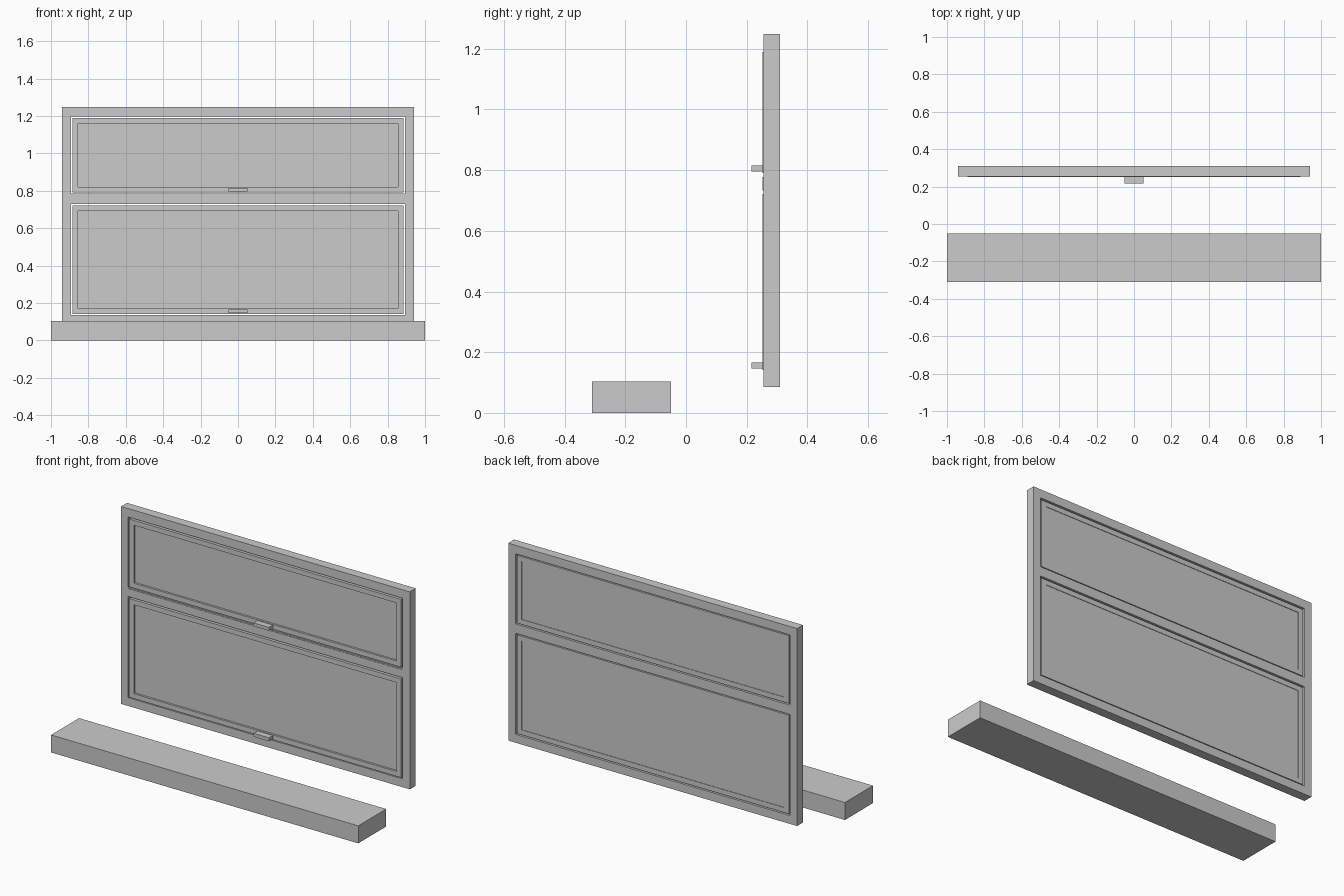
import bpy
import bmesh

cube = bpy.data.objects.get("Cube")
if cube:
    bpy.data.objects.remove(cube, do_unlink=True)

# One plain grey for every part
grey = bpy.data.materials.new("light_grey")
grey.use_nodes = True
colour = (0.6, 0.6, 0.6, 1)
grey.diffuse_color = colour
grey.node_tree.nodes["Principled BSDF"].inputs["Base Color"].default_value = colour


def add_box(bm, x, y, z):
    """Add a box to bm from (low, high) ranges on each axis."""
    verts = bmesh.ops.create_cube(bm, size=1)["verts"]
    for v in verts:
        for i, (low, high) in enumerate((x, y, z)):
            v.co[i] = high if v.co[i] > 0 else low


def finish(name, bm):
    bmesh.ops.recalc_face_normals(bm, faces=bm.faces)
    mesh = bpy.data.meshes.new(name)
    bm.to_mesh(mesh)
    bm.free()
    mesh.materials.append(grey)
    obj = bpy.data.objects.new(name, mesh)
    bpy.context.collection.objects.link(obj)
    return obj


def box(name, x, y, z):
    bm = bmesh.new()
    add_box(bm, x, y, z)
    return finish(name, bm)


def framed_panel(name, half_width, y, z, openings):
    """Slab extruded from a front outline with rectangular holes."""
    x_cuts = sorted({-half_width, half_width} | {s * o[0] for o in openings for s in (-1, 1)})
    z_cuts = sorted({*z} | {v for o in openings for v in o[1]})
    bm = bmesh.new()
    for xa, xb in zip(x_cuts, x_cuts[1:]):
        for za, zb in zip(z_cuts, z_cuts[1:]):
            xm, zm = (xa + xb) / 2, (za + zb) / 2
            if any(abs(xm) < o[0] and o[1][0] < zm < o[1][1] for o in openings):
                continue
            bm.faces.new([bm.verts.new((px, y[0], pz)) for px, pz in
                          ((xa, za), (xb, za), (xb, zb), (xa, zb))])
    bmesh.ops.remove_doubles(bm, verts=bm.verts, dist=0.0001)
    # Extrude the sheet back and tidy the coplanar faces
    result = bmesh.ops.extrude_face_region(bm, geom=bm.faces[:], use_keep_orig=True)
    moved = [g for g in result["geom"] if isinstance(g, bmesh.types.BMVert)]
    bmesh.ops.translate(bm, verts=moved, vec=(0, y[1] - y[0], 0))
    return finish(name, bm)


# Sill standing in front of the window
box("sill", (-1, 1), (-0.31, -0.05), (0, 0.103))

# Outer frame with two openings
upper, lower = (0.785, 1.198), (0.135, 0.73)
framed_panel("outer_frame", 0.94, (0.255, 0.31), (0.086, 1.248),
             [(0.894, upper), (0.894, lower)])
box("middle_rail_face", (-0.89, 0.89), (0.2525, 0.257), (0.733, 0.778))

# Sashes with recessed panes and small pull handles
for name, (bottom, top) in (("upper", upper), ("lower", lower)):
    z = (bottom + 0.006, top - 0.008)
    pane = (bottom + 0.035, top - 0.037)
    framed_panel(name + "_sash", 0.885, (0.252, 0.307), z, [(0.855, pane)])
    box(name + "_pane", (-0.855, 0.855), (0.264, 0.304), pane)
    box(name + "_handle", (-0.05, 0.05), (0.216, 0.253), (bottom + 0.011, bottom + 0.031))
